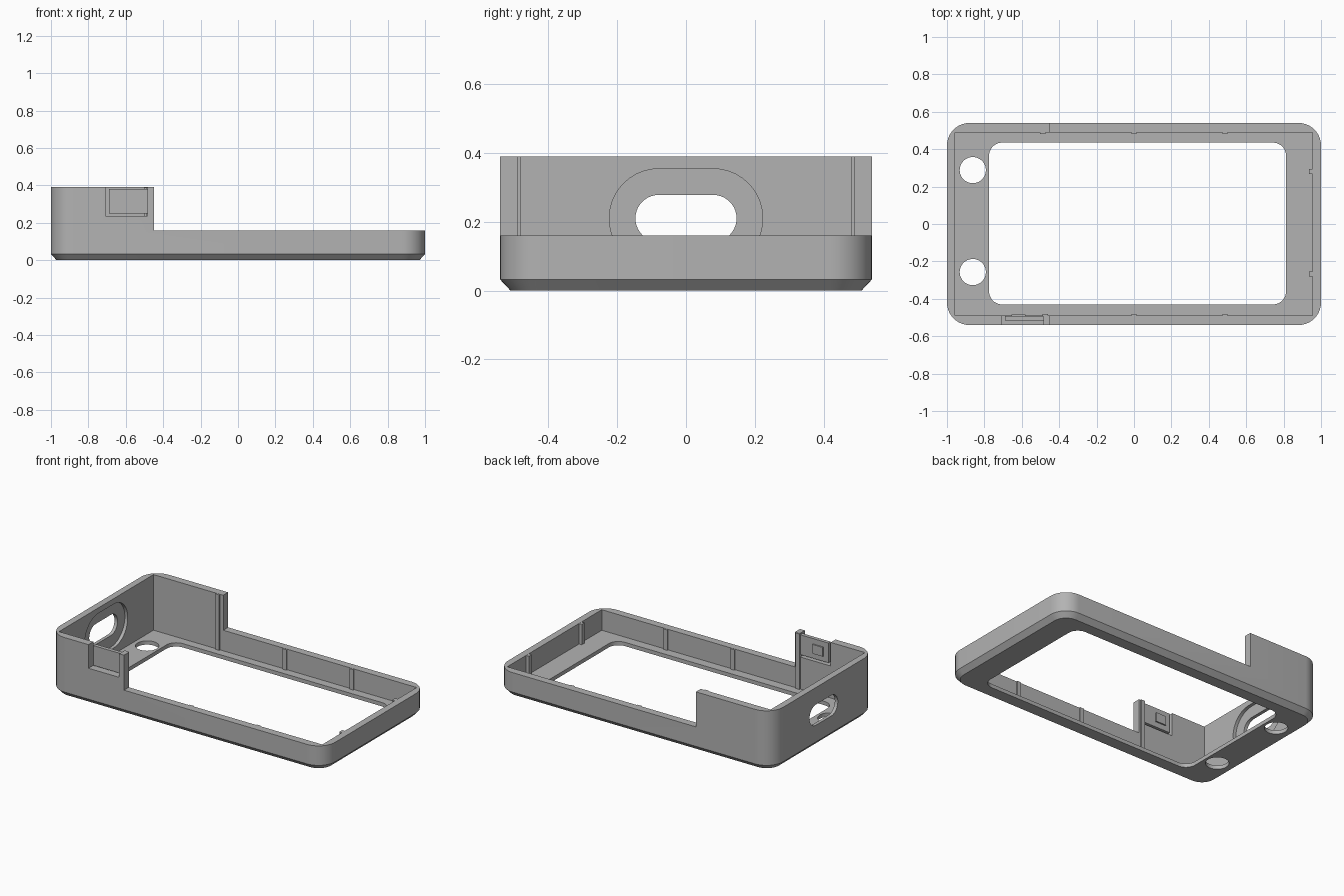
import bpy, bmesh, math
from mathutils import Matrix

cube = bpy.data.objects.get("Cube")
if cube:
    bpy.data.objects.remove(cube)

HALF_Y, WALL_Y, FLOOR, LOW, TALL, STEP_X = 0.54, 0.49, 0.025, 0.16, 0.39, -0.45

grey = bpy.data.materials.new("plain grey")
grey.use_nodes = True
grey.diffuse_color = (0.45, 0.45, 0.45, 1)
grey.node_tree.nodes["Principled BSDF"].inputs["Base Color"].default_value = (0.45, 0.45, 0.45, 1)


def rounded(x0, x1, y0, y1, r, steps=10):
    """Outline of a rounded rectangle, counter-clockwise."""
    pts = []
    for i, (cx, cy) in enumerate([(x1 - r, y1 - r), (x0 + r, y1 - r), (x0 + r, y0 + r), (x1 - r, y0 + r)]):
        for k in range(steps + 1):
            a = math.pi / 2 * (i + k / steps)
            pts.append((cx + r * math.cos(a), cy + r * math.sin(a)))
    return pts


def loft(name, layers, matrix=Matrix()):
    """Solid through a stack of (outline, height) layers."""
    bm = bmesh.new()
    rings = [[bm.verts.new((x, y, z)) for x, y in pts] for pts, z in layers]
    for a, b in zip(rings, rings[1:]):
        for i in range(len(a)):
            j = (i + 1) % len(a)
            bm.faces.new((a[i], a[j], b[j], b[i]))
    bm.faces.new(rings[0][::-1])
    bm.faces.new(rings[-1])
    bmesh.ops.remove_doubles(bm, verts=bm.verts, dist=1e-5)
    bmesh.ops.transform(bm, matrix=matrix, verts=bm.verts)
    bmesh.ops.recalc_face_normals(bm, faces=bm.faces)
    mesh = bpy.data.meshes.new(name)
    bm.to_mesh(mesh)
    bm.free()
    mesh.materials.append(grey)
    ob = bpy.data.objects.new(name, mesh)
    bpy.context.collection.objects.link(ob)
    return ob


def box(name, x0, x1, y0, y1, z0, z1):
    pts = [(x0, y0), (x1, y0), (x1, y1), (x0, y1)]
    return loft(name, [(pts, z0), (pts, z1)])


def cut(target, cutter):
    mod = target.modifiers.new("cut", "BOOLEAN")
    mod.operation, mod.solver, mod.object = "DIFFERENCE", "EXACT", cutter
    bpy.context.view_layer.objects.active = target
    bpy.ops.object.modifier_apply(modifier=mod.name)
    bpy.data.objects.remove(cutter)


# Outer shell with chamfered base
full = rounded(-1, 1, -HALF_Y, HALF_Y, 0.12)
base = rounded(-0.97, 0.97, -HALF_Y + 0.03, HALF_Y - 0.03, 0.09)
case = loft("case_shell", [(base, 0), (full, 0.032), (full, TALL)])

# Cavity, lowered rim and screen window
cut(case, box("cavity", -0.957, 0.955, -WALL_Y, WALL_Y, FLOOR, 1))
cut(case, box("step", STEP_X, 1.2, -1, 1, LOW, 1))
window = rounded(-0.775, 0.813, -0.43, 0.435, 0.07)
cut(case, loft("window", [(window, -0.1), (window, 0.1)]))

# Round floor holes
for y in (0.288, -0.257):
    hole = rounded(-0.932, -0.792, y - 0.07, y + 0.07, 0.07)
    cut(case, loft("hole", [(hole, -0.1), (hole, 0.1)]))

# End port: through slot, with a wider recess on the inside
side = Matrix(((0, 0, 1, 0), (1, 0, 0, 0), (0, 1, 0, 0), (0, 0, 0, 1)))
for w, r, x0, x1 in ((0.147, 0.068, -1.1, -0.9), (0.223, 0.144, -0.978, -0.9)):
    slot = rounded(-w, w, 0.21 - r, 0.21 + r, r)
    cut(case, loft("slot", [(slot, x0), (slot, x1)], side))

# Notch for the side button
cut(case, box("notch", -0.708, -0.485, -0.6, -0.45, 0.235, 1))

bpy.ops.object.select_all(action="DESELECT")
case.select_set(True)
bpy.context.view_layer.objects.active = case
bpy.ops.object.shade_smooth_by_angle(angle=math.radians(25))

# Flexible side button with a nub on its inner face
box("button_panel", -0.69, -0.48, -0.516, -0.492, 0.25, 0.38)
box("button_nub", -0.655, -0.58, -0.493, -0.483, 0.285, 0.345)

# Small ribs along the inner walls
for s, label in ((1, "back"), (-1, "front")):
    for i, x in enumerate((-0.488, 0, 0.487)):
        top = TALL if i == 0 else LOW
        y0, y1 = sorted((s * (WALL_Y - 0.009), s * (WALL_Y + 0.004)))
        shift = 0.014 if (i == 0 and s < 0) else 0
        box(f"{label}_rib_{i + 1}", x - 0.014 + shift, x + 0.014 + shift, y0, y1, FLOOR - 0.003, top - 0.001)
for i, y in enumerate((0.28, -0.268)):
    box(f"end_rib_{i + 1}", 0.935, 0.96, y - 0.014, y + 0.014, FLOOR - 0.003, LOW - 0.001)
